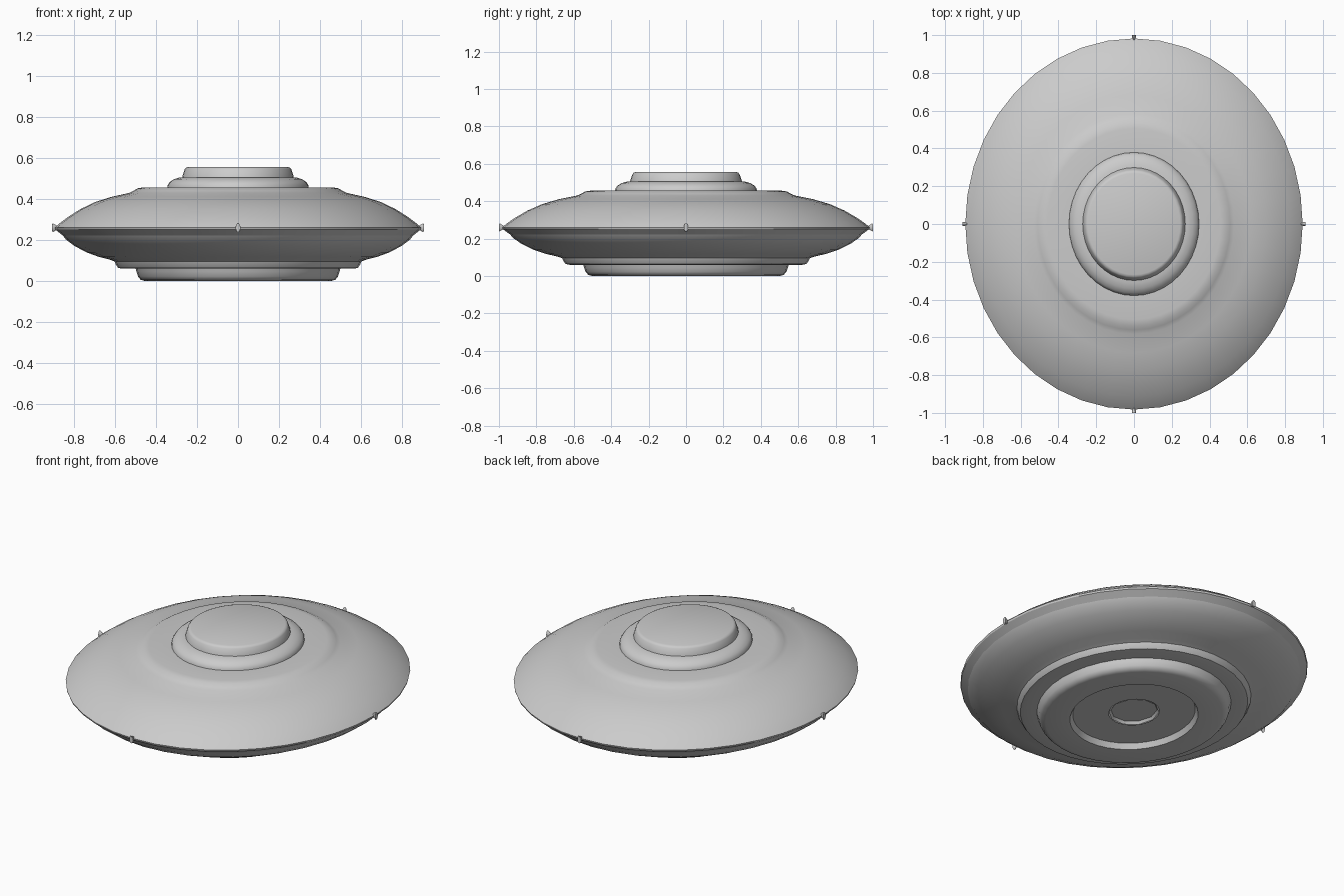
import bpy, bmesh
from math import sin, cos, pi, radians

if "Cube" in bpy.data.objects:
    bpy.data.objects.remove(bpy.data.objects["Cube"], do_unlink=True)

SIDES = 40
STRETCH = 1.1  # the hull is longer front to back

metal = bpy.data.materials.new("grey_metal")
metal.use_nodes = True
GREY = (0.6, 0.6, 0.6, 1)
metal.diffuse_color = GREY
metal.node_tree.nodes["Principled BSDF"].inputs["Base Color"].default_value = GREY


def finish(name, bm, angle):
    """Turn a bmesh into a shaded object."""
    mesh = bpy.data.meshes.new(name)
    bm.to_mesh(mesh)
    bm.free()
    mesh.materials.append(metal)
    ob = bpy.data.objects.new(name, mesh)
    bpy.context.collection.objects.link(ob)
    bpy.ops.object.select_all(action="DESELECT")
    ob.select_set(True)
    bpy.context.view_layer.objects.active = ob
    bpy.ops.object.shade_smooth_by_angle(angle=radians(angle))
    return ob


def lathe(name, profile, sides=SIDES, cap_start=False, cap_end=False, angle=42):
    """Spin (radius, height) points, listed from bottom to top, into an oval shell."""
    bm = bmesh.new()
    rings = [[bm.verts.new((r * cos(2 * pi * i / sides), STRETCH * r * sin(2 * pi * i / sides), z))
              for i in range(sides)] for r, z in profile]
    for a, b in zip(rings, rings[1:]):
        for i in range(sides):
            j = (i + 1) % sides
            bm.faces.new((a[i], a[j], b[j], b[i]))
    if cap_start:
        bm.faces.new(rings[0][::-1])
    if cap_end:
        bm.faces.new(rings[-1])
    return finish(name, bm, angle)


# Upper saucer with its raised shoulder
lathe("upper_hull", [
    (0.89, 0.25), (0.893, 0.26), (0.872, 0.28), (0.83, 0.312), (0.77, 0.35), (0.70, 0.384),
    (0.62, 0.41), (0.53, 0.43), (0.51, 0.44), (0.49, 0.452), (0.46, 0.457), (0.33, 0.457)])

# Stepped turret
lathe("turret_base", [
    (0.345, 0.455), (0.343, 0.468), (0.333, 0.483), (0.312, 0.497), (0.285, 0.505), (0.26, 0.507)])
lathe("turret_cap", [
    (0.272, 0.505), (0.27, 0.515), (0.26, 0.545), (0.254, 0.552), (0.244, 0.556)], cap_end=True)

# Rim and lower saucer
lathe("rim_band", [(0.855, 0.222), (0.875, 0.238), (0.89, 0.25)])
lathe("lower_hull", [
    (0.49, 0.06), (0.565, 0.06), (0.585, 0.064), (0.596, 0.08), (0.602, 0.095), (0.625, 0.104),
    (0.68, 0.118), (0.74, 0.14), (0.80, 0.172), (0.84, 0.203), (0.855, 0.222)])

# Landing base with a round recess
lathe("landing_base", [
    (0.315, 0.03), (0.33, 0), (0.455, 0), (0.475, 0.006), (0.488, 0.022), (0.495, 0.045), (0.50, 0.062)])
lathe("recess_ceiling", [(0.13, 0.03), (0.315, 0.03)])
lathe("centre_hatch", [(0.12, 0.045), (0.13, 0.03)], sides=10, cap_start=True)

# Small lamps at the four ends of the rim
for k, side in enumerate(("left", "back", "right", "front")):
    bm = bmesh.new()
    bmesh.ops.create_cone(bm, cap_ends=True, segments=10, radius1=0.006, radius2=0.025, depth=0.03)
    top = [f for f in bm.faces if f.normal.z > 0.9]
    bmesh.ops.bevel(bm, geom=list(top[0].edges), offset=0.004, segments=2, affect="EDGES")
    lamp = finish(side + "_rim_lamp", bm, 40)
    turn = k * pi / 2
    reach = 0.892 if k % 2 == 0 else 0.985
    lamp.scale = (1, 0.52, 1)
    lamp.rotation_euler = (0, pi / 2, turn)
    lamp.location = (reach * cos(turn), reach * sin(turn), 0.26)
